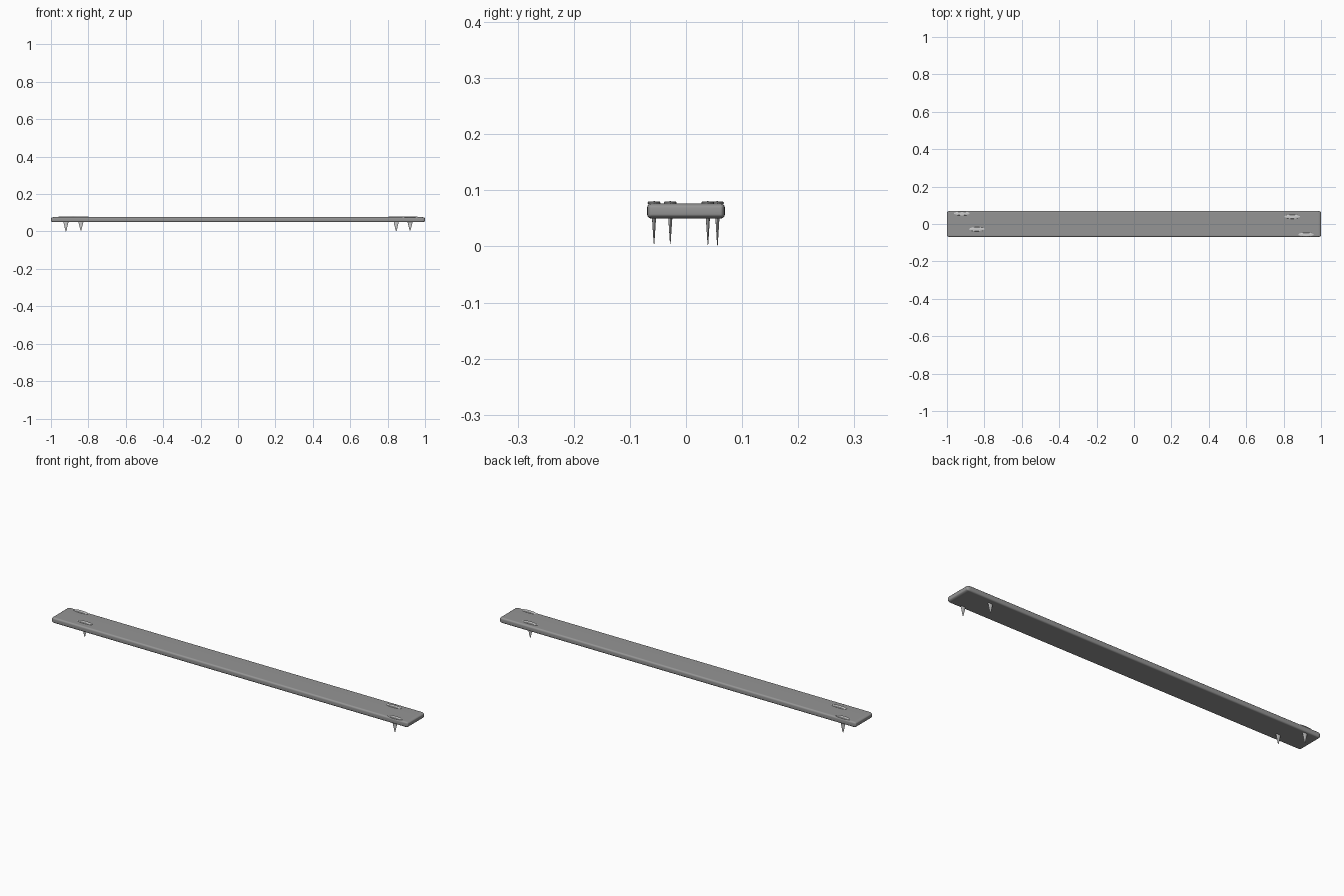
import bpy, bmesh, math
from mathutils import Matrix

if "Cube" in bpy.data.objects:
    bpy.data.objects.remove(bpy.data.objects["Cube"])


def finish(name, bm, shade):
    bmesh.ops.recalc_face_normals(bm, faces=bm.faces)
    me = bpy.data.meshes.new(name)
    bm.to_mesh(me)
    bm.free()
    ob = bpy.data.objects.new(name, me)
    bpy.context.collection.objects.link(ob)
    bpy.ops.object.select_all(action='DESELECT')
    ob.select_set(True)
    bpy.context.view_layer.objects.active = ob
    bpy.ops.object.shade_smooth_by_angle(angle=math.radians(40))
    # keep the large flat faces flat
    wn = ob.modifiers.new("weighted_normals", 'WEIGHTED_NORMAL')
    wn.keep_sharp = True
    if shade:
        mat = bpy.data.materials.new(name + "_grey")
        mat.diffuse_color = (shade, shade, shade, 1)
        mat.use_nodes = True
        mat.node_tree.nodes["Principled BSDF"].inputs["Base Color"].default_value = mat.diffuse_color
        me.materials.append(mat)
    return ob


# plank: rounded dark board, bevel stretched along its length
bm = bmesh.new()
bmesh.ops.create_cube(bm, size=1)
bmesh.ops.scale(bm, vec=(1.0, 0.139, 0.0275), verts=bm.verts)
bmesh.ops.bevel(bm, geom=bm.edges[:], offset=0.008, segments=3,
                profile=0.5, affect='EDGES')
bmesh.ops.scale(bm, vec=(2.0, 1, 1), verts=bm.verts)
bmesh.ops.translate(bm, vec=(0, 0, 0.0632), verts=bm.verts)
finish("plank", bm, 0.3)


# nail: lathed profile (radius, height), flattened into an oval along x
def nail(name, x, y, tip):
    profile = [(0.0, tip), (0.0007, tip + 0.003), (0.0036, 0.05),
               (0.0038, 0.074), (0.0095, 0.0745), (0.0113, 0.0765),
               (0.0113, 0.0785), (0.0098, 0.0802), (0.0, 0.0806)]
    bm = bmesh.new()
    pts = [bm.verts.new((r, 0, z)) for r, z in profile]
    edges = [bm.edges.new(p) for p in zip(pts, pts[1:])]
    bmesh.ops.spin(bm, geom=pts + edges, cent=(0, 0, 0), axis=(0, 0, 1),
                   angle=math.tau, steps=24, use_duplicate=False)
    bmesh.ops.remove_doubles(bm, verts=bm.verts, dist=0.00005)
    bm.transform(Matrix.Translation((x, y, 0)) @ Matrix.Diagonal((3.7, 1, 1, 1)))
    finish(name, bm, None)


nails = [(-0.92, 0.056, 0.0), (-0.84, -0.028, 0.004),
         (0.846, 0.039, 0.002), (0.92, -0.057, 0.003)]
for i, (x, y, tip) in enumerate(nails):
    nail(f"nail_{i + 1}", x, y, tip)
